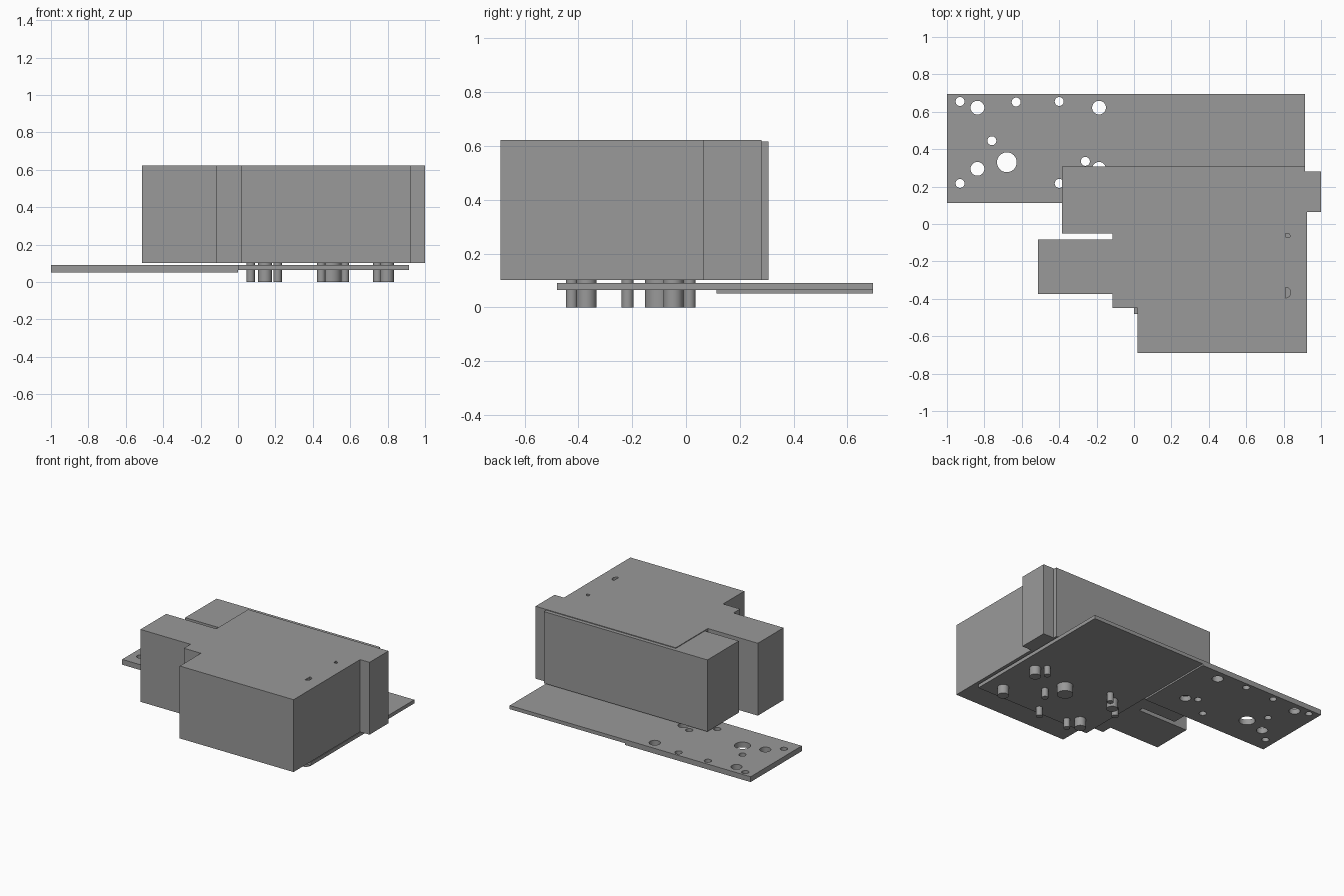
import bpy, bmesh, math

if "Cube" in bpy.data.objects:
    bpy.data.objects.remove(bpy.data.objects["Cube"])

grey = bpy.data.materials.new("plain grey")
grey.diffuse_color = (0.32, 0.32, 0.32, 1)
grey.use_nodes = True
grey.node_tree.nodes["Principled BSDF"].inputs["Base Color"].default_value = grey.diffuse_color


def make_object(name, bm):
    bmesh.ops.recalc_face_normals(bm, faces=bm.faces)
    mesh = bpy.data.meshes.new(name)
    bm.to_mesh(mesh)
    bm.free()
    mesh.materials.append(grey)
    ob = bpy.data.objects.new(name, mesh)
    bpy.context.collection.objects.link(ob)
    return ob


def add_prism(bm, points, z0, z1):
    """Extrude a flat outline from z0 up to z1."""
    face = bm.faces.new([bm.verts.new((x, y, z0)) for x, y in points])
    up = bmesh.ops.extrude_face_region(bm, geom=[face])["geom"]
    verts = [g for g in up if isinstance(g, bmesh.types.BMVert)]
    bmesh.ops.translate(bm, verts=verts, vec=(0, 0, z1 - z0))


def prism(name, points, z0, z1):
    bm = bmesh.new()
    add_prism(bm, points, z0, z1)
    return make_object(name, bm)


def box(name, x0, x1, y0, y1, z0, z1):
    return prism(name, [(x0, y0), (x1, y0), (x1, y1), (x0, y1)], z0, z1)


def arc(cx, cy, r, start=0, sweep=360, n=32):
    count = n if sweep == 360 else n + 1
    angles = [math.radians(start + sweep * i / n) for i in range(count)]
    return [(cx + r * math.cos(a), cy + r * math.sin(a)) for a in angles]


def cylinders(name, circles, z0, z1):
    bm = bmesh.new()
    for x, y, r in circles:
        add_prism(bm, arc(x, y, r), z0, z1)
    return make_object(name, bm)


def cut(target, cutter):
    cutter.hide_render = True
    mod = target.modifiers.new("cut", 'BOOLEAN')
    mod.operation = 'DIFFERENCE'
    mod.solver = 'EXACT'
    mod.object = cutter
    bpy.context.view_layer.objects.active = target
    bpy.ops.object.modifier_apply(modifier=mod.name)
    bpy.data.objects.remove(cutter)


def smooth(ob):
    bpy.ops.object.select_all(action='DESELECT')
    ob.select_set(True)
    bpy.context.view_layer.objects.active = ob
    bpy.ops.object.shade_smooth_by_angle()


SMALL, MEDIUM, LARGE = 0.024, 0.037, 0.053

# Base plates: a thicker one with holes, a thinner one with pins
socket_plate = box("socket_plate", -1, 0, 0.113, 0.695, 0.052, 0.09)
pin_plate = box("pin_plate", 0, 0.915, -0.48, 0.695, 0.064, 0.09)

holes = [(x, y, SMALL) for x, y in (
    (-0.93, 0.655), (-0.63, 0.652), (-0.40, 0.655), (-0.76, 0.445),
    (-0.26, 0.335), (-0.93, 0.217), (-0.40, 0.217))]
holes += [(x, y, MEDIUM) for x in (-0.837, -0.187) for y in (0.622, 0.295)]
holes.append((-0.68, 0.33, LARGE))
cut(socket_plate, cylinders("hole_cutter", holes, 0, 0.2))
smooth(socket_plate)

# Pins reaching from the housing through the plate
pins = [(x, y, SMALL - 0.002) for x, y in (
    (0.745, 0.013), (0.212, 0.013), (0.572, -0.217),
    (0.068, -0.11), (0.445, -0.425), (0.212, -0.425))]
pins += [(x, y, MEDIUM) for x in (0.145, 0.797) for y in (-0.047, -0.37)]
pins.append((0.50, -0.10, LARGE))
smooth(cylinders("pins", pins, 0, 0.11))

# Housing blocks
housing = prism("main_housing", [
    (0.02, -0.69), (0.925, -0.69), (0.925, 0.065), (1, 0.065), (1, 0.28),
    (-0.115, 0.28), (-0.115, -0.45), (0.02, -0.45)], 0.102, 0.622)
box("left_block", -0.513, -0.115, -0.375, -0.083, 0.102, 0.622)
box("rear_block", -0.385, 0.915, -0.05, 0.307, 0.102, 0.617)

# Two small pockets in the top of the housing
bm = bmesh.new()
add_prism(bm, arc(0.81, -0.367, 0.028, -90, 180, 16), 0.54, 0.7)
add_prism(bm, [(0.81, -0.07)] + arc(0.81, -0.07, 0.025, 0, 90, 8), 0.54, 0.7)
cut(housing, make_object("pocket_cutter", bm))
